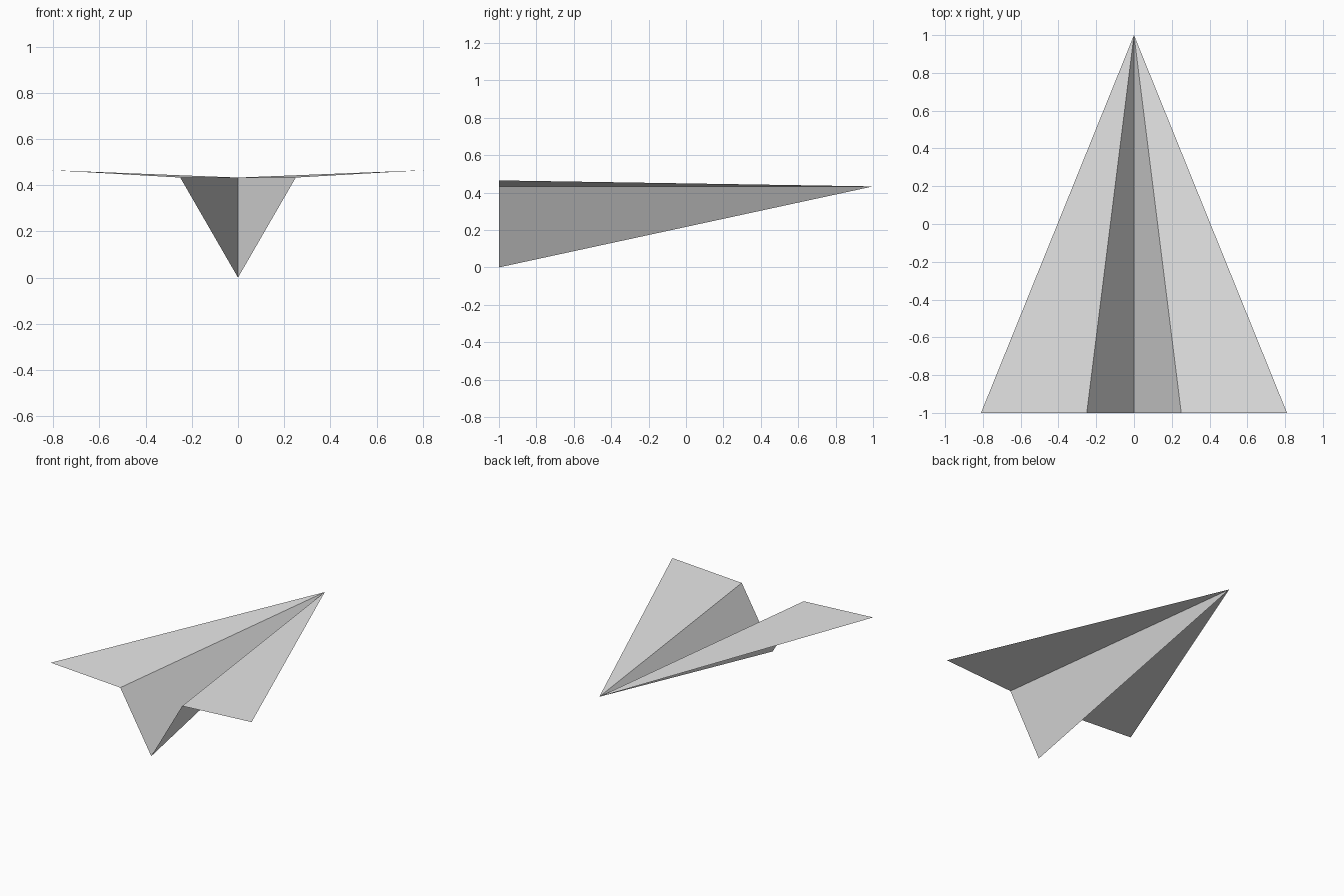
import bpy
import bmesh

cube = bpy.data.objects.get("Cube")
if cube:
    bpy.data.objects.remove(cube, do_unlink=True)

# Plain paper colour
paper = bpy.data.materials.new("paper_grey")
paper.use_nodes = True
colour = (0.8, 0.8, 0.8, 1)
paper.diffuse_color = colour
paper.node_tree.nodes["Principled BSDF"].inputs["Base Color"].default_value = colour

# Folds all meet at the nose and fan out to the tail edge
nose = (0, 1, 0.433)
keel = (0, -1, 0)
fold = (0.25, -1, 0.433)
tip = (0.81, -1, 0.465)


def folded_panel(name, inner, outer):
    """One triangular sheet from the nose to the tail edge, facing up."""
    bm = bmesh.new()
    face = bm.faces.new([bm.verts.new(p) for p in (nose, inner, outer)])
    face.normal_update()
    if face.normal.z < 0:
        face.normal_flip()
    mesh = bpy.data.meshes.new(name)
    bm.to_mesh(mesh)
    bm.free()
    mesh.materials.append(paper)
    obj = bpy.data.objects.new(name, mesh)
    bpy.context.collection.objects.link(obj)
    # Mirror across the centre line; nose and keel points merge
    mirror = obj.modifiers.new("Mirror", "MIRROR")
    mirror.use_axis[0] = True
    mirror.use_clip = True
    return obj


folded_panel("body_fold", keel, fold)
folded_panel("wings", fold, tip)
